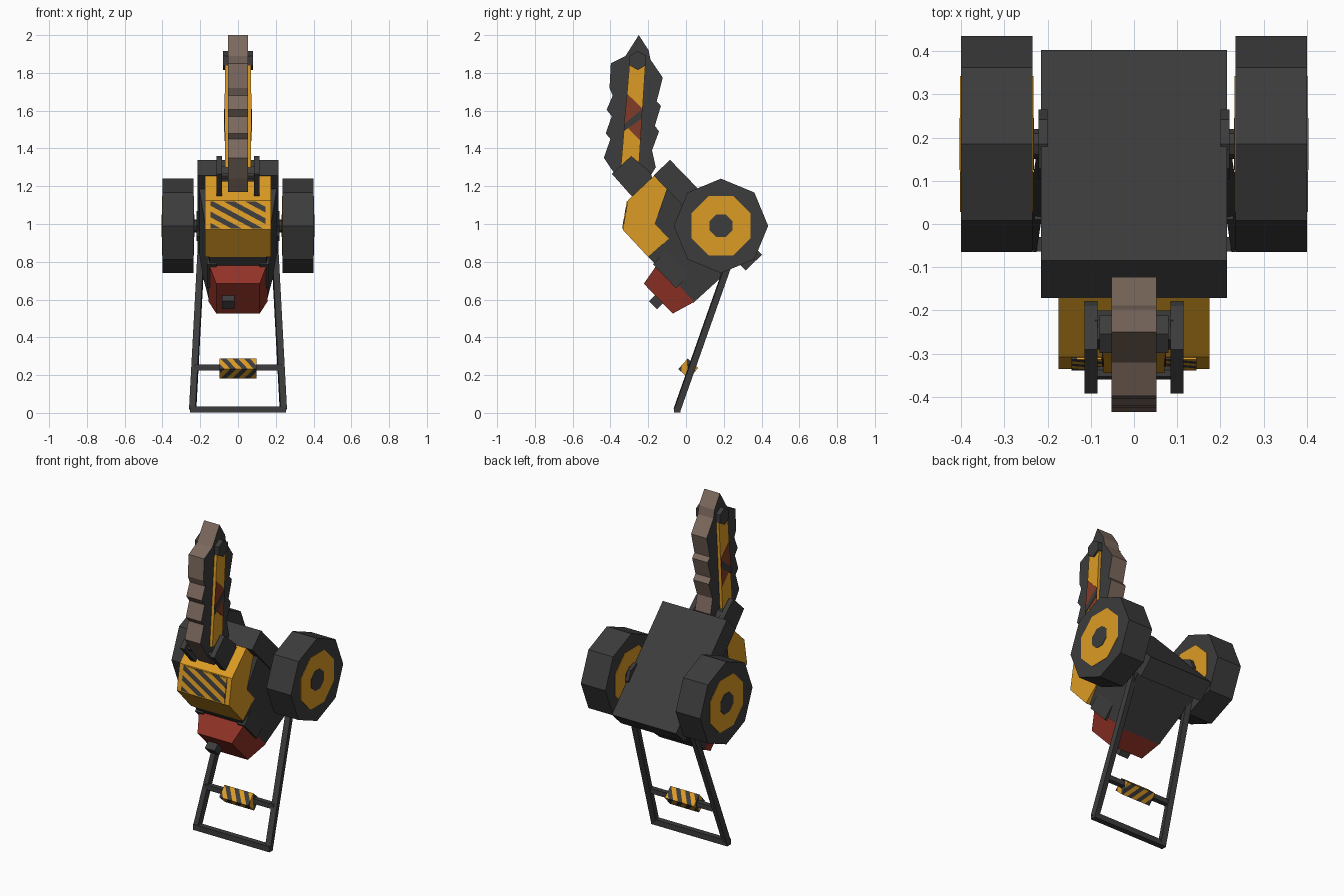
import bpy, bmesh, math
from mathutils import Vector, Matrix

if "Cube" in bpy.data.objects:
    bpy.data.objects.remove(bpy.data.objects["Cube"])


def material(name, rgb):
    m = bpy.data.materials.new(name)
    m.diffuse_color = (*rgb, 1)
    m.use_nodes = True
    m.node_tree.nodes["Principled BSDF"].inputs["Base Color"].default_value = m.diffuse_color
    return m


DARK = material("dark grey", (0.045, 0.045, 0.045))
YELLOW = material("warning yellow", (0.72, 0.33, 0.018))
RED = material("tank red", (0.29, 0.033, 0.02))
RUST = material("rust red", (0.23, 0.045, 0.02))
BROWN = material("worn tooth brown", (0.20, 0.14, 0.11))


def finish(name, bm, *mats):
    bmesh.ops.recalc_face_normals(bm, faces=bm.faces)
    me = bpy.data.meshes.new(name)
    bm.to_mesh(me)
    bm.free()
    for m in mats:
        me.materials.append(m)
    ob = bpy.data.objects.new(name, me)
    bpy.context.collection.objects.link(ob)
    return ob


def loft(bm, a, b):
    """Closed solid between two matching loops of points."""
    va, vb = [bm.verts.new(p) for p in a], [bm.verts.new(p) for p in b]
    bm.faces.new(va)
    bm.faces.new(vb)
    n = len(va)
    for i in range(n):
        j = (i + 1) % n
        bm.faces.new((va[i], va[j], vb[j], vb[i]))


def prism(name, pts, x0, x1, *mats):
    """Side profile of (y, z) points, extruded along x."""
    bm = bmesh.new()
    loft(bm, [(x0, *p) for p in pts], [(x1, *p) for p in pts])
    return finish(name, bm, *mats)


def hull_uv(u, v):
    """Tilted body frame: u runs down and back, v runs forward and down."""
    return (-0.085 + 0.696 * u - 0.718 * v, 1.34 - 0.718 * u - 0.696 * v)


def block(name, v0, r0, v1, r1, mat, cx=0):
    """Tilted tapered block; r = (u start, u end, half width)."""
    bm = bmesh.new()
    loops = []
    for v, (ua, ub, h) in ((v0, r0), (v1, r1)):
        loops.append([(cx + sx * h, *hull_uv(u, v))
                      for u, sx in ((ua, -1), (ua, 1), (ub, 1), (ub, -1))])
    loft(bm, *loops)
    return finish(name, bm, mat)


def bar(name, p0, p1, w, mat):
    p0, p1 = Vector(p0), Vector(p1)
    d = p1 - p0
    mw = Matrix.Translation((p0 + p1) / 2) @ d.to_track_quat('Z', 'X').to_matrix().to_4x4()
    bm = bmesh.new()
    bmesh.ops.create_cube(bm, size=1, matrix=mw @ Matrix.Diagonal((w, w, d.length, 1)))
    return finish(name, bm, mat)


def striped_box(name, size, mw, normal, period):
    """Box cut by slanted planes, alternate bands coloured dark."""
    bm = bmesh.new()
    bmesh.ops.create_cube(bm, size=1, matrix=Matrix.Diagonal((*size, 1)))
    n = Vector(normal).normalized()
    for k in range(-12, 13):
        bmesh.ops.bisect_plane(bm, geom=bm.verts[:] + bm.edges[:] + bm.faces[:],
                               plane_co=n * k * period, plane_no=n)
    for f in bm.faces:
        f.material_index = math.floor(f.calc_center_median().dot(n) / period) % 2
    bm.transform(mw)
    return finish(name, bm, YELLOW, DARK)


def ngon(cy, cz, r, n=8, start=0.0):
    return [(cy + r * math.cos(start + i * math.tau / n),
             cz + r * math.sin(start + i * math.tau / n)) for i in range(n)]


# Tilted body: back plate, tapered core and red tank with outlet
block("body_plate", 0, (0, 0.70, 0.215), 0.12, (0, 0.70, 0.215), DARK)
block("body_core", 0.12, (0.1, 0.64, 0.205), 0.44, (0.26, 0.63, 0.15), DARK)
block("red_tank", 0.43, (0.35, 0.63, 0.155), 0.556, (0.375, 0.595, 0.115), RED)
block("tank_outlet", 0.55, (0.46, 0.52, 0.033), 0.60, (0.46, 0.52, 0.033), DARK, -0.052)

# Yellow engine housing with hazard panel on the sloping front
A, B = Vector((0, -0.308, 1.125)), Vector((0, -0.335, 0.97))
prism("engine_housing", [(-0.17, 1.255), A.yz, B.yz, (-0.2, 0.825), (-0.02, 0.985), (0.0, 1.09)],
      -0.175, 0.175, YELLOW)
t = (A - B).normalized()
axes = Matrix((Vector((1, 0, 0)), t, Vector((1, 0, 0)).cross(t))).transposed().to_4x4()
striped_box("hazard_panel", (0.29, 0.145, 0.009),
            Matrix.Translation((A + B) / 2) @ axes, (0.55, 1, 0), 0.027)

for side, s in (("left", -1), ("right", 1)):
    # Wheels with hub rings on both faces
    wc = (0.185, 0.99)
    prism(side + "_wheel", ngon(*wc, 0.25), s * 0.235, s * 0.40, DARK)
    for where, xa, d in (("outer", 0.40, 1), ("inner", 0.235, -1)):
        prism(f"{side}_{where}_hub", ngon(*wc, 0.17, 8, math.pi / 8),
              s * (xa - d * 0.002), s * (xa + d * 0.002), YELLOW)
        prism(f"{side}_{where}_hub_cap", ngon(*wc, 0.065, 8, math.pi / 8),
              s * xa, s * (xa + d * 0.004), DARK)
    prism(side + "_axle", ngon(*wc, 0.035), s * 0.18, s * 0.24, DARK)
    prism(side + "_axle_boss", ngon(*wc, 0.08), s * 0.2, s * 0.221, DARK)
    # Block beside the tank
    block(side + "_side_block", 0.35, (0.33, 0.51, 0.025), 0.45, (0.335, 0.51, 0.025),
          DARK, s * 0.14)
    # Handle leg
    bar(side + "_handle_leg", (s * 0.195, 0.25, 0.86), (s * 0.24, -0.047, 0.018), 0.034, DARK)
    # Saw bracket arm
    prism(side + "_saw_bracket", [(-0.29, 1.36), (-0.19, 1.275), (-0.165, 1.21),
                                  (-0.25, 1.13), (-0.29, 1.15), (-0.392, 1.265)],
          s * 0.085, s * 0.115, DARK)
    # Saw guide bar with rust patch and dark slash
    prism(side + "_guide_bar", [(-0.345, 1.30), (-0.25, 1.30), (-0.215, 1.84), (-0.30, 1.84)],
          s * 0.045, s * 0.07, YELLOW)
    prism(side + "_rust_patch", [(-0.312, 1.69), (-0.23, 1.61), (-0.241, 1.44), (-0.328, 1.53)],
          s * 0.069, s * 0.0725, RUST)
    prism(side + "_dark_slash", [(-0.33, 1.49), (-0.326, 1.53), (-0.231, 1.61), (-0.234, 1.56)],
          s * 0.069, s * 0.0745, DARK)

# Saw chain: jagged outline, brown cutting rim, dark flanks
outline = [(-0.30, 1.17), (-0.36, 1.24), (-0.435, 1.35), (-0.40, 1.45), (-0.425, 1.48),
           (-0.393, 1.57), (-0.42, 1.605), (-0.388, 1.68), (-0.405, 1.72), (-0.398, 1.85),
           (-0.32, 1.89), (-0.25, 2.0), (-0.198, 1.92), (-0.188, 1.87), (-0.123, 1.775),
           (-0.155, 1.65), (-0.133, 1.625), (-0.165, 1.52), (-0.143, 1.49), (-0.18, 1.39),
           (-0.16, 1.30), (-0.21, 1.22)]
chain = prism("saw_chain", outline, -0.052, 0.052, DARK, BROWN)
for p in chain.data.polygons:
    p.material_index = int(abs(p.normal.x) < 0.5)

# Saw pins: tip roller and bracket pins
prism("tip_roller", ngon(-0.255, 1.865, 0.05, 6, math.pi / 6), -0.08, 0.08, DARK)
prism("bracket_pin", ngon(-0.245, 1.265, 0.045, 6), -0.09, 0.09, DARK)
prism("bracket_front_pin", ngon(-0.345, 1.255, 0.015, 6), -0.09, 0.09, DARK)

# Handle crossbars and striped grip
bar("handle_base", (-0.255, -0.047, 0.018), (0.255, -0.047, 0.018), 0.034, DARK)
bar("handle_crossbar", (-0.23, 0.025, 0.24), (0.23, 0.025, 0.24), 0.03, DARK)
striped_box("striped_grip", (0.195, 0.075, 0.075),
            Matrix.Translation((0, 0.012, 0.235)) @ Matrix.Rotation(math.radians(48), 4, 'X'),
            (1, 0.7, -0.7), 0.022)
